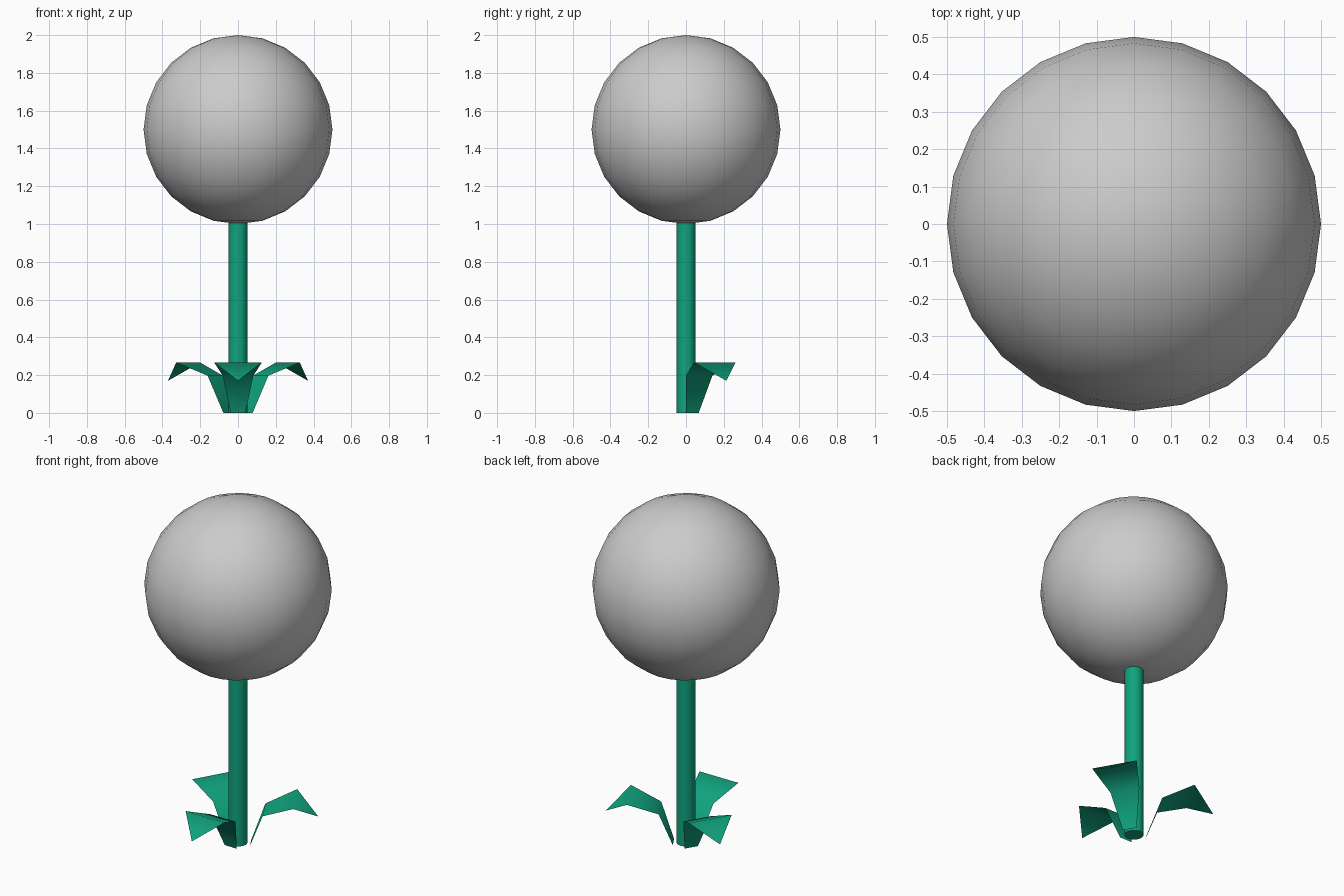
import bpy
import math

if "Cube" in bpy.data.objects:
    bpy.data.objects.remove(bpy.data.objects["Cube"])

green = bpy.data.materials.new("leaf_green")
green.diffuse_color = (0.005, 0.37, 0.21, 1)
green.use_nodes = True
green.node_tree.nodes["Principled BSDF"].inputs["Base Color"].default_value = green.diffuse_color

# Round head
bpy.ops.mesh.primitive_uv_sphere_add(segments=24, ring_count=12, radius=0.5,
                                     location=(0, 0, 1.5))
head = bpy.context.object
head.name = "flower_head"
bpy.ops.object.shade_smooth()

# Straight stem
bpy.ops.mesh.primitive_cylinder_add(vertices=24, radius=0.05, depth=1.005,
                                    location=(0, 0, 0.5025))
stem = bpy.context.object
stem.name = "stem"
stem.data.materials.append(green)
bpy.ops.object.shade_smooth_by_angle(angle=math.radians(40))

# Leaf profile: distance from the stem axis, height, half width
PROFILE = [(0.067, 0.0, 0.039), (0.139, 0.197, 0.081), (0.305, 0.267, 0.126)]
TIP = (0.428, 0, 0.17)


def add_leaf(name, degrees):
    verts = [(r, s * w, z) for r, z, w in PROFILE for s in (-1, 1)] + [TIP]
    faces = [(1, 0, 2, 3), (3, 2, 4, 5), (5, 4, 6)]
    mesh = bpy.data.meshes.new(name)
    mesh.from_pydata(verts, [], [f[::1] for f in faces])
    mesh.materials.append(green)
    mesh.shade_smooth()
    # upper side faces outward
    if mesh.polygons[1].normal.z < 0:
        mesh.flip_normals()
    leaf = bpy.data.objects.new(name, mesh)
    leaf.rotation_euler.z = math.radians(degrees)
    bpy.context.collection.objects.link(leaf)


# Three drooping leaves around the base
for name, angle in (("front_leaf", 270), ("right_leaf", 30), ("left_leaf", 150)):
    add_leaf(name, angle)
